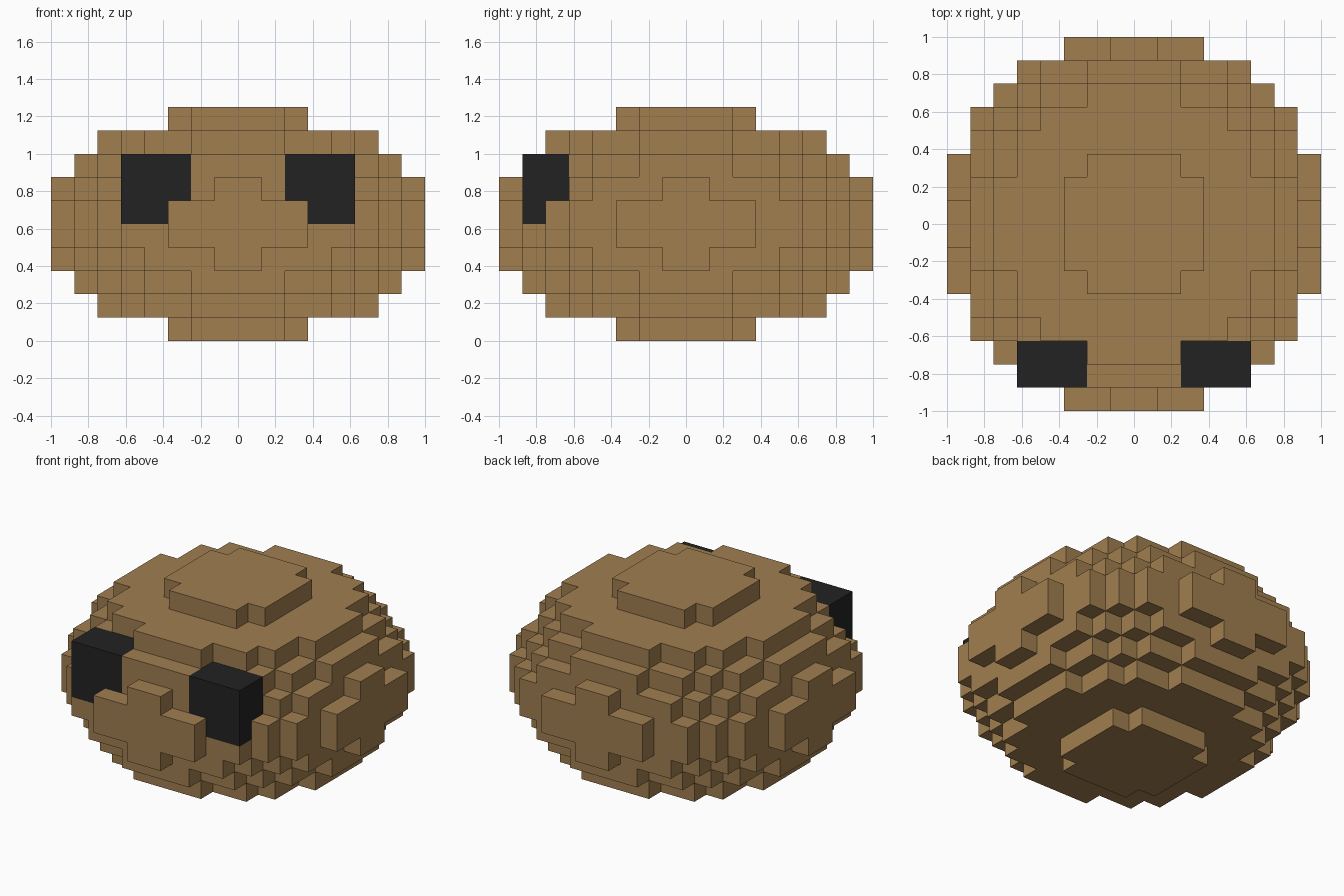
import bpy
import bmesh
from mathutils import Vector

VOXEL = 0.125
HALF_W, HALF_H = 8, 5      # half extents counted in voxels

if "Cube" in bpy.data.objects:
    bpy.data.objects.remove(bpy.data.objects["Cube"], do_unlink=True)


def make_material(name, rgb):
    mat = bpy.data.materials.new(name)
    mat.use_nodes = True
    mat.diffuse_color = (*rgb, 1)
    mat.node_tree.nodes["Principled BSDF"].inputs["Base Color"].default_value = (*rgb, 1)
    return mat


def voxel_object(name, cells, solid, mat):
    """Skin the outside of a set of cells, skipping faces buried in solid."""
    bm = bmesh.new()
    for cell in cells:
        for axis in range(3):
            for side in (0, 1):
                beyond = list(cell)
                beyond[axis] += 2 * side - 1
                if tuple(beyond) in solid:
                    continue
                u, v = (axis + 1) % 3, (axis + 2) % 3
                corners = []
                for du, dv in ((0, 0), (1, 0), (1, 1), (0, 1)):
                    p = Vector(cell)
                    p[axis] += side
                    p[u] += du
                    p[v] += dv
                    p.z += HALF_H
                    corners.append(bm.verts.new(p * VOXEL))
                bm.faces.new(corners if side else corners[::-1])
    bmesh.ops.remove_doubles(bm, verts=bm.verts, dist=VOXEL / 100)
    mesh = bpy.data.meshes.new(name)
    bm.to_mesh(mesh)
    bm.free()
    mesh.materials.append(mat)
    obj = bpy.data.objects.new(name, mesh)
    bpy.context.collection.objects.link(obj)
    return obj


def in_ellipsoid(x, y, z):
    across = ((x + 0.5) ** 2 + (y + 0.5) ** 2) / HALF_W ** 2
    return across + ((z + 0.5) / HALF_H) ** 2 <= 1


tan = make_material("tan", (0.352, 0.209, 0.08))
black = make_material("black", (0.016, 0.016, 0.016))

# Blocky eyes, mirrored across the middle
left_eye = {(x, y, z) for x in (2, 3, 4) for y in (-7, -6) for z in (0, 1, 2)}
right_eye = {(-1 - x, y, z) for x, y, z in left_eye}

# Stepped round body with the eyes set into it
width = range(-HALF_W, HALF_W)
ball = {(x, y, z) for x in width for y in width
        for z in range(-HALF_H, HALF_H) if in_ellipsoid(x, y, z)}
eyes = left_eye | right_eye
solid = ball | eyes

voxel_object("body", ball - eyes, solid, tan)
voxel_object("left_eye", left_eye, solid, black)
voxel_object("right_eye", right_eye, solid, black)
